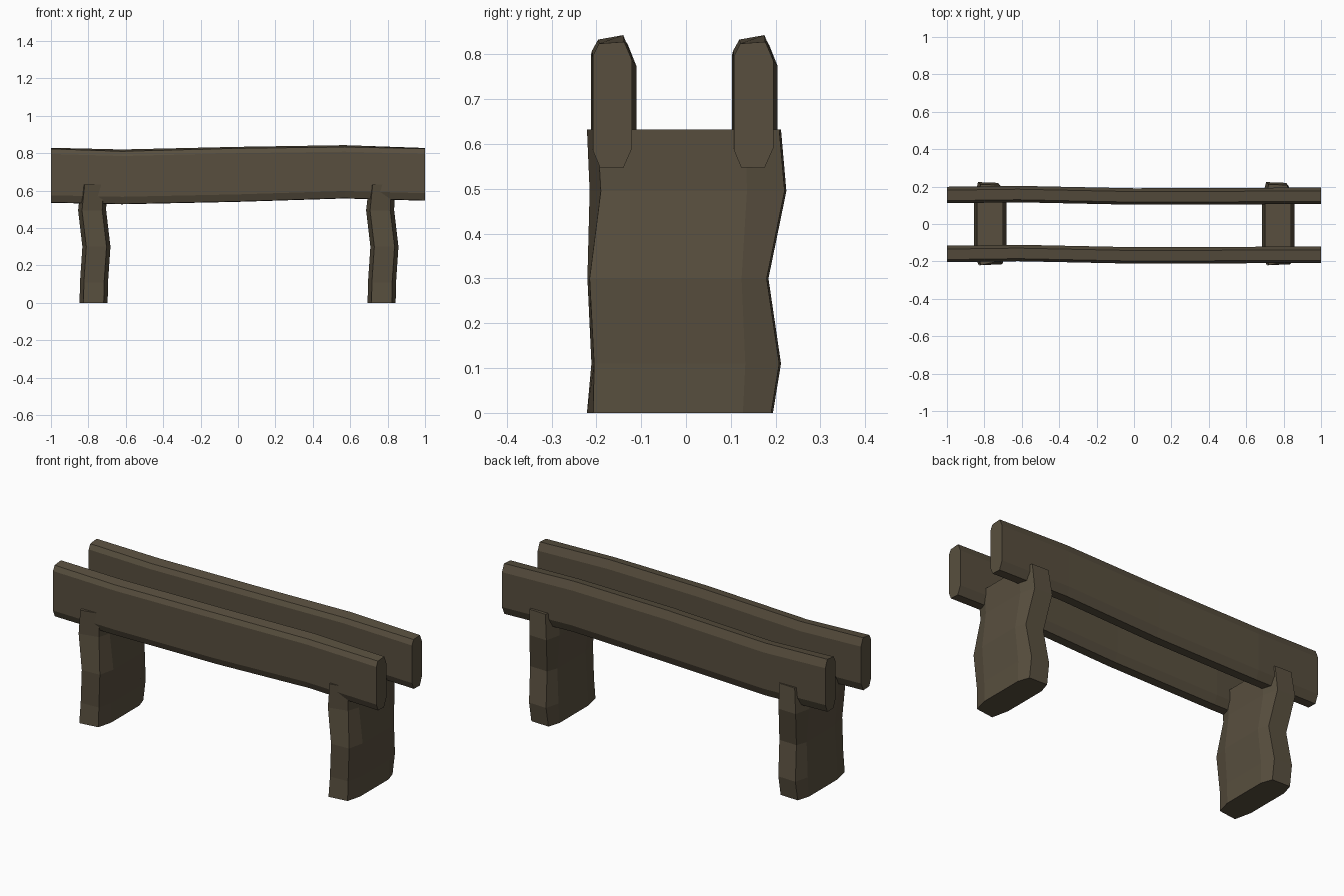
import bpy
import bmesh

cube = bpy.data.objects.get("Cube")
if cube:
    bpy.data.objects.remove(cube)

# Weathered dark wood
wood = bpy.data.materials.new("dark_wood")
wood.use_nodes = True
color = (0.098, 0.078, 0.049, 1)
wood.diffuse_color = color
wood.node_tree.nodes["Principled BSDF"].inputs["Base Color"].default_value = color


def loft(name, sections):
    """Skin a closed solid through rings of equal length."""
    bm = bmesh.new()
    rings = [[bm.verts.new(p) for p in s] for s in sections]
    n = len(rings[0])
    for a, b in zip(rings, rings[1:]):
        for i in range(n):
            j = (i + 1) % n
            bm.faces.new((a[i], a[j], b[j], b[i]))
    bm.faces.new(rings[0])
    bm.faces.new(rings[-1])
    bmesh.ops.recalc_face_normals(bm, faces=bm.faces)
    mesh = bpy.data.meshes.new(name)
    bm.to_mesh(mesh)
    bm.free()
    mesh.materials.append(wood)
    obj = bpy.data.objects.new(name, mesh)
    bpy.context.collection.objects.link(obj)


# Rails: x, centre y offset, bottom z, top z, tilt of the top
RAIL = [(-1, 0, .535, .826, .003), (-.62, .005, .527, .815, .005),
        (0, -.008, .54, .83, .004), (.57, -.006, .558, .838, .005),
        (1, -.004, .546, .826, .002)]


def rail_section(x, y, lo, hi, tilt):
    return [(x, y - .028, lo + .002), (x, y + .024, lo), (x, y + .044, lo + .045),
            (x, y + .044, hi - .04), (x, y + .026, hi + tilt),
            (x, y - .03, hi - tilt), (x, y - .044, hi - .03), (x, y - .044, lo + .04)]


for name, y in (("front_rail", -.16), ("back_rail", .155)):
    loft(name, [rail_section(x, y + dy, lo, hi, t) for x, dy, lo, hi, t in RAIL])

# Legs: z, centre x offset, front y on either side, back y, width scale
LEG = [(0, -.002, -.221, -.207, .19, 1), (.11, 0, -.211, -.205, .208, 1),
       (.30, .013, -.22, -.215, .18, 1), (.495, -.01, -.215, -.19, .22, 1),
       (.632, .0, -.221, -.198, .208, .92)]


def leg_section(x, z, left, right, back, s):
    a, b = .054 * s, .075 * s
    return [(x - a, left, z), (x + a, right, z), (x + b, -.125, z),
            (x + b, back * .3 + .07, z), (x + a, back, z), (x - a, back + .004, z),
            (x - b, back * .3 + .07, z), (x - b, -.125, z)]


for name, x in (("right_leg", -.77), ("left_leg", .77)):
    loft(name, [leg_section(x + dx, z, l, r, b, s) for z, dx, l, r, b, s in LEG])
